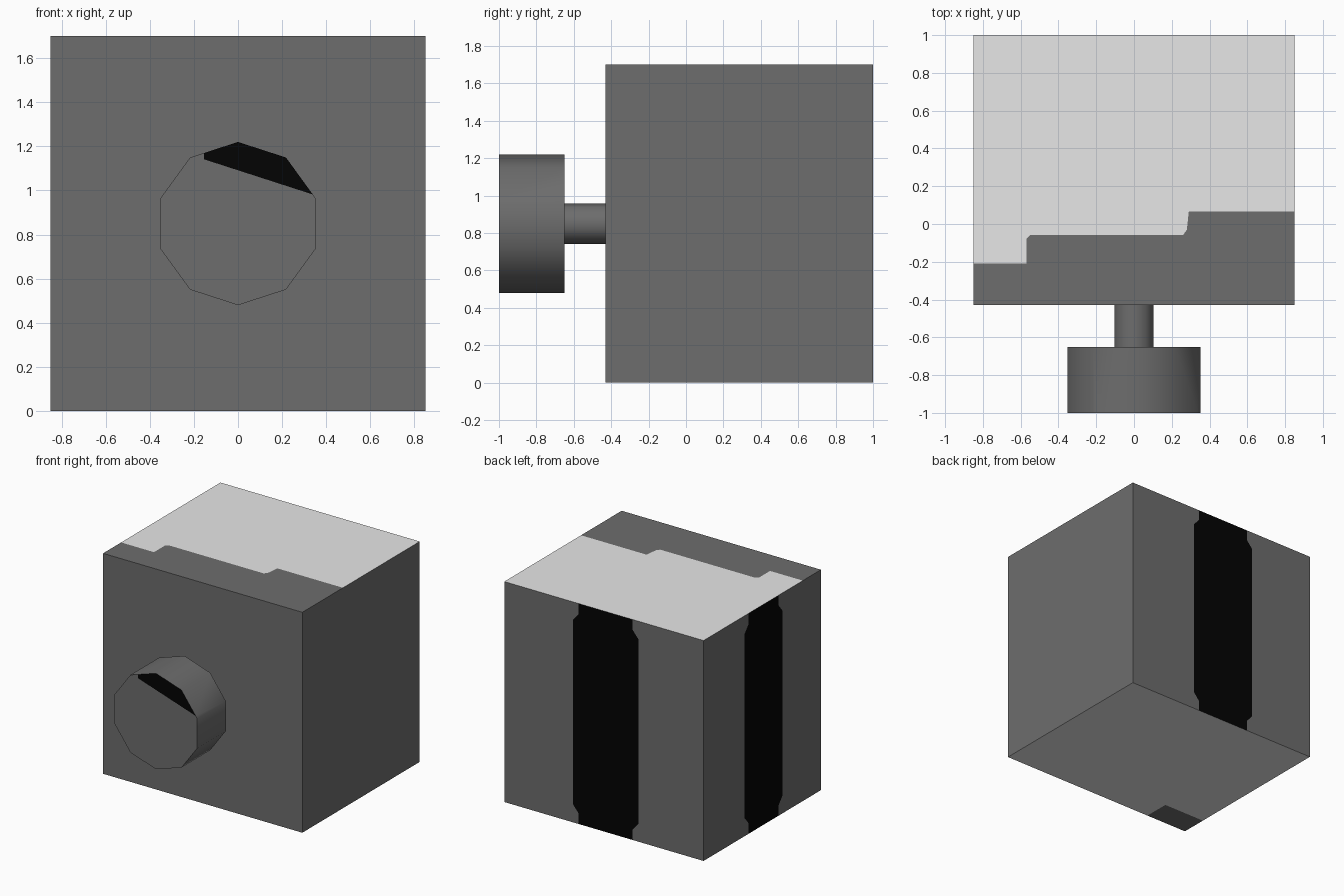
import bpy, bmesh, math
from mathutils import Vector

if "Cube" in bpy.data.objects:
    bpy.data.objects.remove(bpy.data.objects["Cube"])

X, Y0, Y1, H = 0.85, -0.43, 1.0, 1.7      # block extents
AXIS_Z = 0.85                             # height of knob axis

def material(name, v):
    m = bpy.data.materials.new(name)
    m.diffuse_color = (v, v, v, 1)
    m.use_nodes = True
    m.node_tree.nodes["Principled BSDF"].inputs["Base Color"].default_value = m.diffuse_color
    return m

GREY, LIGHT, BLACK = range(3)
MATS = [material("mid_grey", 0.153), material("light_grey", 0.8), material("black", 0.001)]

def finish(bm, name):
    me = bpy.data.meshes.new(name)
    bm.to_mesh(me)
    bm.free()
    for m in MATS:
        me.materials.append(m)
    ob = bpy.data.objects.new(name, me)
    bpy.context.collection.objects.link(ob)
    return ob

# Block: every side is a panel divided into flat coloured areas
bm = bmesh.new()
centre = Vector((0, (Y0 + Y1) / 2, H / 2))

def area(place, points, mat):
    f = bm.faces.new([bm.verts.new(place(*p)) for p in points])
    f.normal_update()
    if f.normal.dot(f.calc_center_median() - centre) < 0:
        f.normal_flip()
    f.material_index = mat

def striped(place, lo, hi, a, b, inset):
    """Upright panel from lo to hi with a black stripe a..b, narrower at its ends."""
    def edge(u, d):
        return [(u + d, 0), (u + d, 0.08), (u, 0.14), (u, H - 0.14), (u + d, H - 0.08), (u + d, H)]
    left, right = edge(a, inset), edge(b, -inset)
    area(place, [(lo, 0)] + left + [(lo, H)], GREY)
    area(place, left + right[::-1], BLACK)
    area(place, [(hi, 0)] + right + [(hi, H)], GREY)

striped(lambda u, z: (u, Y1, z), -X, X, -0.295, 0.265, 0.05)      # back
striped(lambda u, z: (-X, u, z), Y0, Y1, 0.035, 0.5, 0.05)        # left
area(lambda u, z: (u, Y0, z), [(-X, 0), (X, 0), (X, H), (-X, H)], GREY)
area(lambda u, z: (X, u, z), [(Y0, 0), (Y1, 0), (Y1, H), (Y0, H)], GREY)

# Top: stepped border between the light and grey areas
step = [(-X, -0.21), (-0.57, -0.21), (-0.57, -0.08), (-0.55, -0.058), (0.26, -0.058),
        (0.28, -0.03), (0.29, 0.065), (X, 0.065)]
top = lambda x, y: (x, y, H)
area(top, step + [(X, Y1), (-X, Y1)], LIGHT)
area(top, step + [(X, Y0), (-X, Y0)], GREY)

# Underside: light, with a grey corner patch
base = lambda x, y: (x, y, 0)
px, py = -0.49, -0.225
area(base, [(-X, Y0), (px, Y0), (px, py), (-X, py)], GREY)
area(base, [(px, Y0), (X, Y0), (X, Y1), (-X, Y1), (-X, py), (px, py)], LIGHT)
bmesh.ops.remove_doubles(bm, verts=bm.verts[:], dist=1e-4)
finish(bm, "block")

# Ten-sided prisms along y, one corner pointing up
def prism(radius, y0, y1, n=10):
    bm = bmesh.new()
    rings = [[bm.verts.new((radius * math.sin(i * math.tau / n), y,
                            AXIS_Z + radius * math.cos(i * math.tau / n)))
              for i in range(n)] for y in (y0, y1)]
    for i in range(n):
        j = (i + 1) % n
        bm.faces.new([rings[0][i], rings[0][j], rings[1][j], rings[1][i]])
    bm.faces.new(rings[0])
    bm.faces.new(rings[1])
    bmesh.ops.recalc_face_normals(bm, faces=bm.faces[:])
    return bm

def smooth(ob):
    bpy.ops.object.select_all(action='DESELECT')
    ob.select_set(True)
    bpy.context.view_layer.objects.active = ob
    bpy.ops.object.shade_smooth_by_angle(angle=math.radians(50))

smooth(finish(prism(0.108, -0.65, Y0), "stem"))

# Knob: black area cut into the upper part of the front face
bm = prism(0.37, -1.0, -0.65)
a, b = Vector((-0.15, -1, 1.14)), Vector((0.345, -1, 0.98))
up = Vector((a.z - b.z, 0, b.x - a.x)).normalized()
cuts = [(a, up), (Vector((-0.155, -1, 0)), Vector((1, 0, 0)))]
for co, no in cuts:
    caps = [f for f in bm.faces if f.normal.y < -0.9]
    geom = caps + list({e for f in caps for e in f.edges}) + list({v for f in caps for v in f.verts})
    bmesh.ops.bisect_plane(bm, geom=geom, dist=1e-5, plane_co=co, plane_no=no)
    bm.normal_update()
for f in bm.faces:
    c = f.calc_center_median()
    if f.normal.y < -0.9 and all((c - co).dot(no) > 0 for co, no in cuts):
        f.material_index = BLACK
smooth(finish(bm, "knob"))
